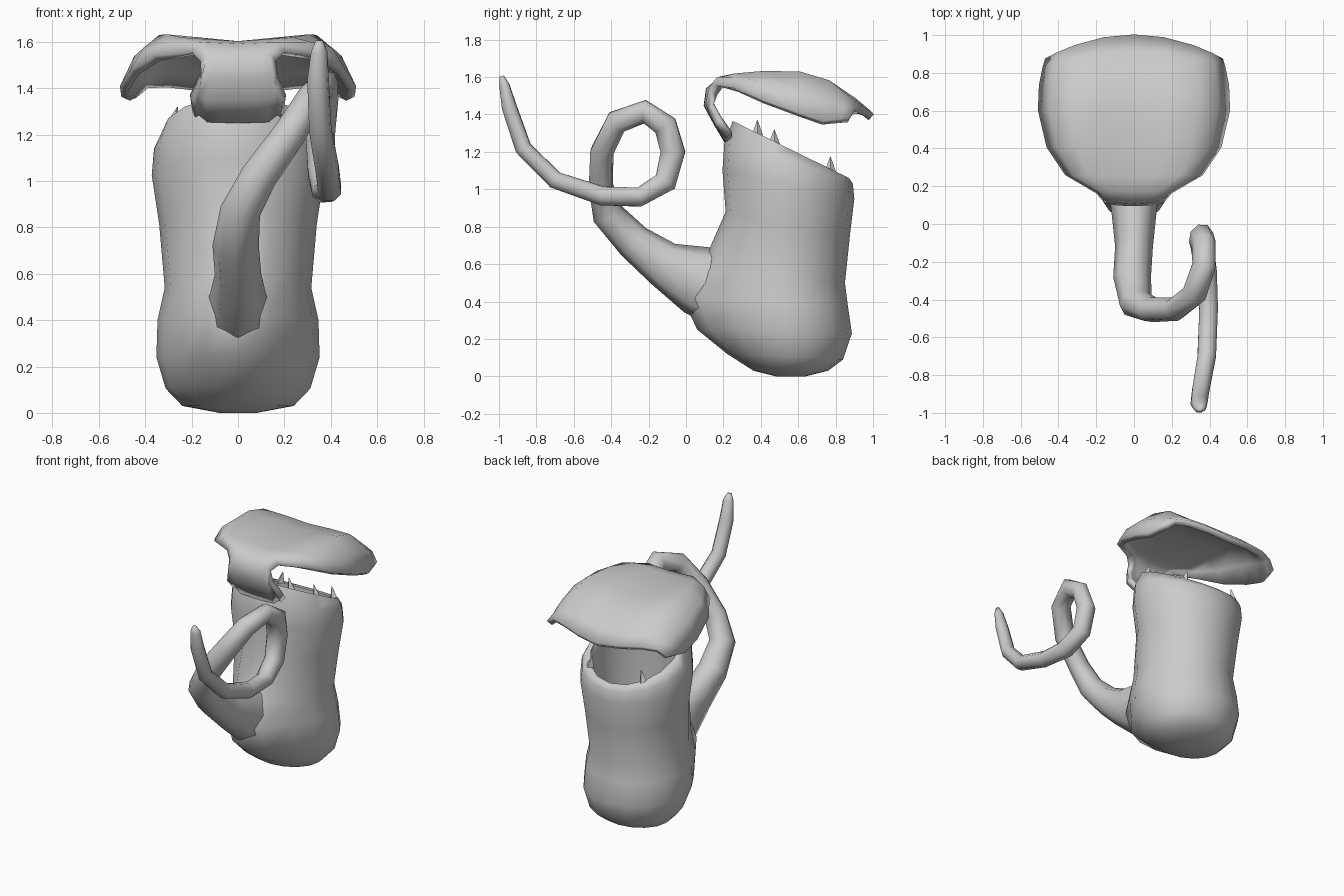
import bpy, bmesh
from math import sin, cos, pi, radians
from mathutils import Vector

if "Cube" in bpy.data.objects:
    bpy.data.objects.remove(bpy.data.objects["Cube"])


def make(name, rings, closed=True, angle=80):
    """Skin a list of point rows into a smooth-shaded object."""
    bm = bmesh.new()
    rows = [[bm.verts.new(p) for p in r] for r in rings]
    n = len(rows[0])
    for a, b in zip(rows, rows[1:]):
        for i in range(n if closed else n - 1):
            j = (i + 1) % n
            bm.faces.new((a[i], a[j], b[j], b[i]))
    if closed:
        for row in (rows[0], rows[-1]):
            c = bm.verts.new(sum((v.co for v in row), Vector()) / n)
            for i in range(n):
                bm.faces.new((row[i], row[(i + 1) % n], c))
    bmesh.ops.recalc_face_normals(bm, faces=bm.faces)
    me = bpy.data.meshes.new(name)
    bm.to_mesh(me)
    bm.free()
    ob = bpy.data.objects.new(name, me)
    bpy.context.collection.objects.link(ob)
    bpy.ops.object.select_all(action='DESELECT')
    bpy.context.view_layer.objects.active = ob
    ob.select_set(True)
    bpy.ops.object.shade_smooth_by_angle(angle=radians(angle))
    return ob


def body_ring(yf, zf, yb, zb, rx, bulge=0, n=16):
    """Tilted ellipse from its front and back points, pulled forward at the front."""
    return [(rx * sin(a),
             (yf + yb) / 2 - (yb - yf) / 2 * cos(a) - bulge * max(0, cos(a)) ** 5,
             (zf + zb) / 2 + (zf - zb) / 2 * cos(a))
            for a in (2 * pi * i / n for i in range(n))]


# Pitcher cup: outer wall, tilted rim, then inner wall and floor
cup = [
    (.48, .0, .64, .0, .08), (.36, .03, .76, .03, .24), (.27, .12, .84, .09, .312, .05),
    (.19, .25, .887, .23, .352, .13), (.18, .42, .865, .38, .347, .20),
    (.18, .58, .85, .50, .316, .10), (.212, .88, .876, .75, .34),
    (.195, 1.10, .90, .95, .372), (.205, 1.25, .892, 1.03, .362),
    (.25, 1.365, .872, 1.06, .325), (.28, 1.34, .845, 1.06, .295),
    (.27, 1.18, .84, .95, .315), (.28, .60, .80, .60, .265)]
make("pitcher_cup", [body_ring(*r) for r in cup])

# Curling tendril: x, y, z, half width, half height
path = [
    (0, .35, .38, .16, .20), (0, .07, .515, .12, .19), (0, -.12, .60, .10, .125),
    (-.01, -.28, .72, .10, .098), (.01, -.42, .87, .088, .085),
    (.09, -.455, 1.02, .08, .066), (.22, -.45, 1.20, .072, .064),
    (.32, -.37, 1.36, .066, .066), (.37, -.22, 1.415, .058, .068),
    (.37, -.11, 1.34, .058, .072), (.355, -.07, 1.20, .063, .073),
    (.36, -.11, 1.04, .063, .066), (.38, -.25, .958, .063, .054),
    (.395, -.45, .965, .053, .055), (.385, -.70, 1.05, .053, .05),
    (.355, -.87, 1.22, .05, .047), (.345, -.945, 1.44, .048, .042),
    (.35, -.972, 1.56, .036, .028), (.35, -.985, 1.605, .015, .012)]
pts = [Vector(p[:3]) for p in path]
side, rings = Vector((1, 0, 0)), []
for i, p in enumerate(path):
    t = (pts[min(i + 1, len(pts) - 1)] - pts[max(i - 1, 0)]).normalized()
    side = (side - t * side.dot(t)).normalized()
    up = t.cross(side)
    rings.append([pts[i] + side * p[3] * cos(a) + up * p[4] * sin(a)
                  for a in (2 * pi * k / 8 for k in range(8))])
make("tendril", rings)

# Lid and its neck: y centre, y edge, half width, z centre, z shoulder, z edge
lid_rows = [
    (.225, .23, .19, 1.26, 1.265, 1.285), (.165, .17, .20, 1.36, 1.36, 1.36),
    (.115, .13, .165, 1.45, 1.45, 1.44), (.125, .15, .15, 1.53, 1.53, 1.51),
    (.18, .18, .19, 1.572, 1.578, 1.55), (.25, .27, .35, 1.582, 1.598, 1.53),
    (.41, .41, .445, 1.582, 1.612, 1.47), (.61, .60, .49, 1.575, 1.61, 1.40),
    (.78, .73, .485, 1.54, 1.565, 1.355), (.90, .82, .468, 1.465, 1.48, 1.365),
    (.99, .87, .455, 1.385, 1.42, 1.37)]
lid = []
for yc, ye, w, zc, zs, ze in lid_rows:
    prof = ((0, zc), (.35, (zc + zs) / 2), (.68, zs), (.88, (zs + ze) / 2 + .02), (1, ze))
    half = [(w * t, yc + (ye - yc) * t * t, z) for t, z in prof]
    lid.append([(-x, y, z) for x, y, z in half[:0:-1]] + half)
ob = make("lid", lid, closed=False)
sol = ob.modifiers.new("thickness", 'SOLIDIFY')
sol.thickness, sol.offset = .042, 0

# Teeth around the rim, mirrored left and right: rim angle, inset, height
for a, inset, h in ((.93, .6, .08), (1.27, .95, .075), (2.35, .95, .08)):
    for s in (1, -1):
        base = Vector((s * .31 * inset * sin(a), .561 - .30 * cos(a), 1.20 + .15 * cos(a)))
        foot = [base + Vector((.03 * cos(k * pi / 2), .03 * sin(k * pi / 2), 0)) for k in range(4)]
        tip = base + Vector((-s * .02, 0, h))
        make("tooth", [foot, [tip + (f - base) * .05 for f in foot]], angle=30)
